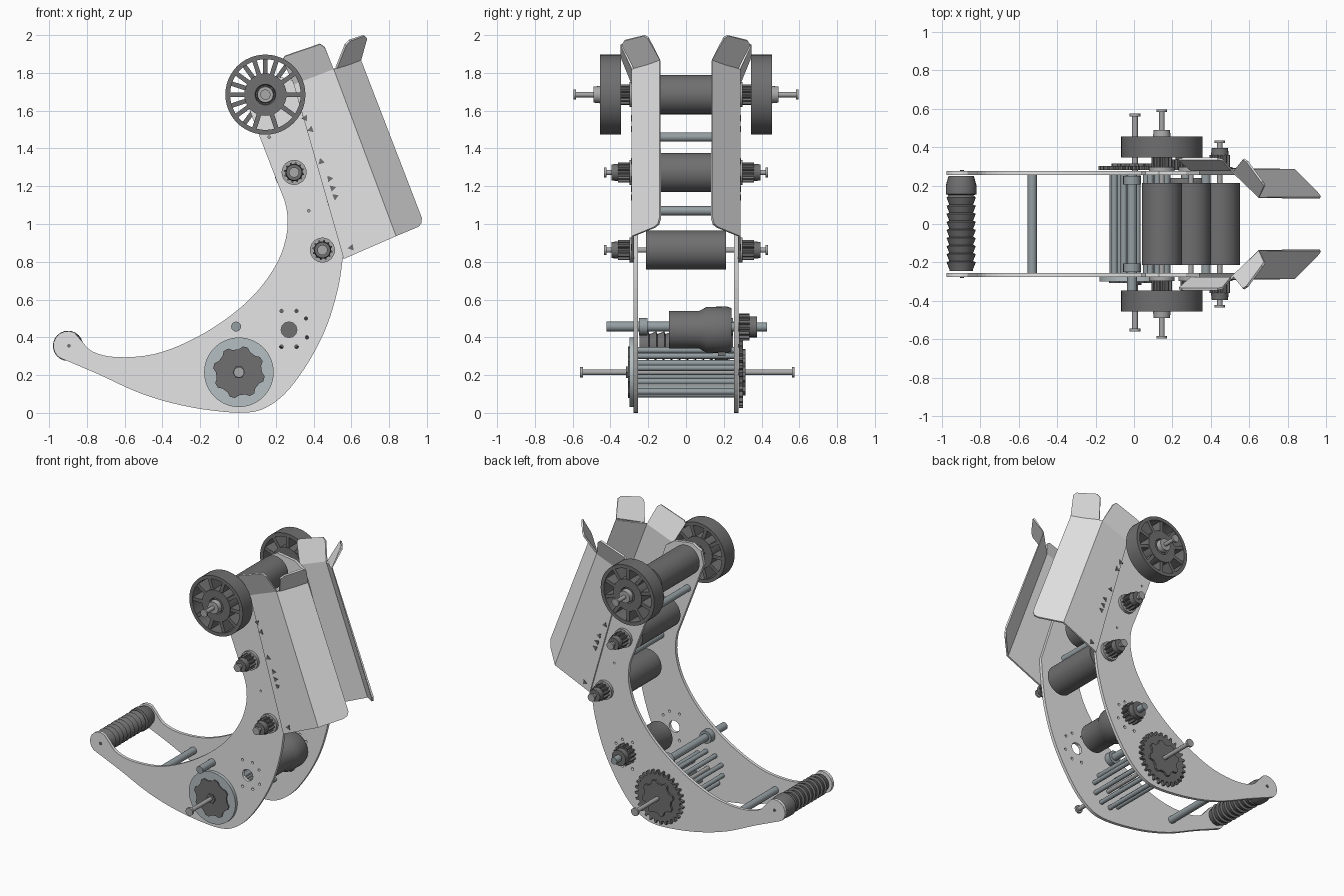
import bpy, bmesh, math
from mathutils import Vector

if "Cube" in bpy.data.objects:
    bpy.data.objects.remove(bpy.data.objects["Cube"])

def material(name, rgb):
    m = bpy.data.materials.new(name)
    m.diffuse_color = (*rgb, 1)
    m.use_nodes = True
    m.node_tree.nodes["Principled BSDF"].inputs["Base Color"].default_value = m.diffuse_color
    return m

PLATE = material("light grey plate", (0.78, 0.78, 0.78))
DARK = material("dark grey rubber", (0.16, 0.16, 0.16))
STEEL = material("blue grey steel", (0.30, 0.345, 0.365))
DISC = material("pale blue grey disc", (0.46, 0.52, 0.54))
COLLAR = material("mid grey collar", (0.40, 0.40, 0.40))

def finish(name, bm, mat, smooth=True):
    bmesh.ops.remove_doubles(bm, verts=bm.verts, dist=1e-5)
    bmesh.ops.recalc_face_normals(bm, faces=bm.faces)
    me = bpy.data.meshes.new(name)
    bm.to_mesh(me)
    bm.free()
    me.materials.append(mat)
    ob = bpy.data.objects.new(name, me)
    bpy.context.collection.objects.link(ob)
    if smooth:
        me.polygons.foreach_set("use_smooth", [True] * len(me.polygons))
        me.set_sharp_from_angle(angle=math.radians(32))
    return ob

def add_prism(bm, pts, y0, y1):
    a = [bm.verts.new((x, y0, z)) for x, z in pts]
    b = [bm.verts.new((x, y1, z)) for x, z in pts]
    bm.faces.new(a)
    bm.faces.new(b)
    n = len(pts)
    for i in range(n):
        bm.faces.new((a[i], a[(i + 1) % n], b[(i + 1) % n], b[i]))

def circle(x, z, r, n=24, turn=0.0):
    return [(x + r * math.cos(turn + math.tau * i / n), z + r * math.sin(turn + math.tau * i / n))
            for i in range(n)]

def prism(name, pts, y0, y1, mat, smooth=True):
    bm = bmesh.new()
    add_prism(bm, pts, y0, y1)
    return finish(name, bm, mat, smooth)

def rod(name, x, z, r, y0, y1, mat, n=24):
    return prism(name, circle(x, z, r, n), y0, y1, mat)

def gear(name, x, z, r_out, r_in, teeth, y0, y1, mat):
    pts = []
    for i in range(teeth):
        for k, r in ((0, r_in), (.35, r_in), (.55, r_out), (.8, r_out)):
            a = math.tau * (i + k) / teeth
            pts.append((x + r * math.cos(a), z + r * math.sin(a)))
    return prism(name, pts, y0, y1, mat, smooth=False)

def turned(name, x, z, profile, mat, n=40):
    """Revolve a closed (y, radius) profile about a y-directed axis."""
    bm = bmesh.new()
    rings = [[bm.verts.new((x + r * math.cos(math.tau * i / n), y, z + r * math.sin(math.tau * i / n)))
              for i in range(n)] for y, r in profile]
    for j, a in enumerate(rings):
        b = rings[(j + 1) % len(rings)]
        if profile[j][1] == 0 and profile[(j + 1) % len(rings)][1] == 0:
            continue
        for i in range(n):
            bm.faces.new((a[i], a[(i + 1) % n], b[(i + 1) % n], b[i]))
    return finish(name, bm, mat)

def spline(pts, steps=4):
    p = [Vector(q) for q in pts]
    p = [2 * p[0] - p[1]] + p + [2 * p[-1] - p[-2]]
    out = []
    for i in range(1, len(p) - 2):
        a, b, c, d = p[i - 1:i + 3]
        for k in range(steps):
            t = k / steps
            out.append(0.5 * (2 * b + (c - a) * t + (2 * a - 5 * b + 4 * c - d) * t * t
                              + (3 * b - a - 3 * c + d) * t ** 3))
    return [tuple(v) for v in out + [p[-2]]]

# Curved side plates with motor mounting holes
inner = spline([(-.84, .395), (-.77, .325), (-.64, .295), (-.45, .31), (-.27, .375), (-.08, .485), (.09, .63),
                (.21, .80), (.26, .96), (.255, 1.09), (.22, 1.19)])
crown = [(.11, 1.475), (.04, 1.66), (.06, 1.75), (.13, 1.79), (.27, 1.77), (.34, 1.72)]
outer = spline([(.555, .82), (.53, .66), (.47, .46), (.38, .28), (.27, .125), (.17, .04), (.07, .004),
                (-.08, .006), (-.3, .04), (-.52, .105), (-.74, .205), (-.94, .29)])
grip_end = [(-.9 + .078 * math.cos(math.radians(a)), .355 + .078 * math.sin(math.radians(a)))
            for a in range(225, 60, -20)]
outline = inner + crown + [(.57, 1.0)] + outer + grip_end

bm = bmesh.new()
for x, z, r in [(.27, .44, .042), (.23, .54, .009), (.31, .54, .009), (.36, .5, .009), (.365, .4, .009),
                (.31, .35, .01), (.23, .35, .01), (.375, 1.07, .007), (.165, 1.46, .007)]:
    add_prism(bm, circle(x, z, r, 12), -.4, .4)
cutter = finish("hole_cutter", bm, PLATE, smooth=False)
cutter.hide_render = True
cutter.hide_viewport = True
for s, side in ((-1, "front"), (1, "back")):
    plate = prism(side + "_side_plate", outline, s * .255, s * .277, PLATE, smooth=False)
    cut = plate.modifiers.new("holes", "BOOLEAN")
    cut.object = cutter
    cut.solver = 'EXACT'

# Folded guide sheets: flat panel, inward strip and two flared tabs
sheet = [(.295, .282, 1.74), (.56, .282, .815), (.505, .282, 1.82), (.835, .282, .935),
         (.65, .137, 1.868), (.97, .137, 1.03), (.966, .145, 1.0), (.95, .165, .983)]
for s, side in ((-1, "front"), (1, "back")):
    bm = bmesh.new()
    v = [bm.verts.new((x, s * y, z)) for x, y, z in sheet]
    tab_a = [bm.verts.new((x, s * y, z)) for x, y, z in
             [(.46, .335, 1.935), (.435, .34, 1.953), (.25, .34, 1.89), (.235, .335, 1.87)]]
    tab_b = [bm.verts.new((x, s * y, z)) for x, y, z in
             [(.68, .20, 1.985), (.667, .22, 1.998), (.59, .325, 1.972), (.57, .338, 1.95)]]
    bm.faces.new((v[0], v[1], v[3], v[2]))
    bm.faces.new((v[2], v[3], v[7], v[6], v[5], v[4]))
    bm.faces.new([v[0], v[2]] + tab_a)
    gap = bm.verts.new((.52, s * .275, 1.826))
    bm.faces.new([gap, v[4]] + tab_b)
    guide = finish(side + "_guide", bm, PLATE, smooth=False)
    thick = guide.modifiers.new("thickness", "SOLIDIFY")
    thick.thickness = .012
    thick.offset = 0
    # Small triangular fasteners along the guide
    bm = bmesh.new()
    for x, z in [(.355, 1.56), (.385, 1.5), (.44, 1.33), (.485, 1.24), (.5, 1.19), (.515, 1.145), (.6, .875)]:
        add_prism(bm, circle(x, z, .02, 3, x * 9), s * .286, s * .292)
    finish(side + "_guide_fasteners", bm, DARK, smooth=False)

# Rollers with their axles, bearings, couplers and end caps
for label, x, z, reach in (("top", .145, 1.685, .595), ("middle", .297, 1.273, .435), ("lower", .447, .862, .435)):
    turned(label + "_roller", x, z, [(-.213, 0), (-.213, .104), (.213, .104), (.213, 0)], DARK, 48)
    rod(label + "_axle", x, z, .014, -reach, reach, COLLAR, 12)
    for s, side in ((-1, "_front"), (1, "_back")):
        rod(label + side + "_bearing", x, z, .066, s * .277, s * .298, COLLAR, 32)
        gear(label + side + "_coupler", x, z, .054, .042, 12, s * .29, s * .36, DARK)
        c = .455 if label == "top" else .36
        turned(label + side + "_collar", x, z, [(s * c, 0), (s * c, .046), (s * (c + .035), .042),
               (s * (c + .035), 0)], COLLAR if label == "top" else DARK, 20)
        rod(label + side + "_end_cap", x, z, .027, s * (reach - .013), s * reach, COLLAR, 16)

# Spoked wheels
wx, wz = .145, 1.685
for s, side in ((-1, "front"), (1, "back")):
    y0, y1 = s * .345, s * .455
    turned(side + "_wheel_rim", wx, wz, [(y0, .187), (y0, .212), (y1, .212), (y1, .187)], DARK, 48)
    turned(side + "_wheel_hub", wx, wz, [(y0, 0), (y0, .112), (y1, .112), (y1, .055), (s * .435, .05), (s * .435, 0)],
           DARK, 40)
    bm = bmesh.new()
    for i in range(10):
        a = math.tau * (i + (.5 if s > 0 else 0)) / 10
        d, p = Vector((math.cos(a), math.sin(a))), Vector((-math.sin(a), math.cos(a)))
        c = Vector((wx, wz))
        add_prism(bm, [tuple(c + d * r + p * w) for r, w in ((.1, -.012), (.195, -.012), (.195, .012), (.1, .012))],
                  s * .35, s * .45)
    finish(side + "_wheel_spokes", bm, DARK, smooth=False)

# Plain cross rods between the plates
rod("upper_cross_rod", .165, 1.46, .024, -.256, .256, STEEL)
rod("middle_cross_rod", .375, 1.07, .024, -.256, .256, STEEL)
rod("rear_cross_rod", -.53, .2, .025, -.256, .256, STEEL)
rod("long_cross_rod", -.01, .457, .026, -.42, .27, STEEL)
for s, side in ((-1, "front"), (1, "back")):
    rod(side + "_rod_collar", -.01, .457, .046, s * .205, s * .25, STEEL)

# Bar cage around the drive axle
for i in range(10):
    x, z = circle(.005, .215, .118, 10, .2)[i]
    rod(f"cage_bar_{i + 1}", x, z, .016, -.258, .258, STEEL, 12)
rod("drive_axle", .005, .215, .015, -.56, .575, COLLAR, 12)
for y0, y1, side in ((-.56, -.545, "front"), (.56, .575, "back")):
    rod(side + "_drive_axle_cap", .005, .215, .028, y0, y1, COLLAR, 16)

# Front disc with its notched insert, and the toothed rear sprocket
rod("front_disc", .005, .215, .184, -.30, -.277, DISC, 64)
gear("front_disc_insert", .005, .215, .138, .122, 8, -.308, -.298, DARK)
rod("front_disc_boss", .005, .215, .034, -.318, -.3, DARK, 6)
gear("rear_sprocket", .005, .215, .19, .165, 28, .28, .302, DARK)
gear("rear_sprocket_hub", .005, .215, .125, .105, 8, .3, .316, DARK)

# Drive motor, output shaft and pinion
turned("motor", .27, .44, [(-.09, 0), (-.09, .1), (.07, .1), (.11, .121), (.215, .123), (.24, .115), (.24, 0)], DARK)
prism("motor_terminal", [(.24, .33), (.30, .33), (.30, .30), (.24, .30)], .17, .21, DARK, smooth=False)
rod("motor_shaft", .27, .455, .024, .2, .43, STEEL, 16)
gear("pinion", .27, .455, .072, .058, 14, .28, .335, DARK)
rod("pinion_collar", .27, .455, .055, .335, .375, DARK, 20)

# Ribbed hand grip
ribs = [(-.245, 0), (-.245, .06)]
for i in range(9):
    y = -.235 + i * .042
    ribs += [(y, .062), (y + .036, .076)]
ribs += [(.15, .065), (.155, .08), (.2, .08), (.25, .066), (.25, 0)]
turned("hand_grip", -.9, .355, ribs, DARK, 24)
for s, side in ((-1, "front"), (1, "back")):
    rod(side + "_grip_screw", -.895, .355, .01, s * .27, s * .282, DARK, 8)
